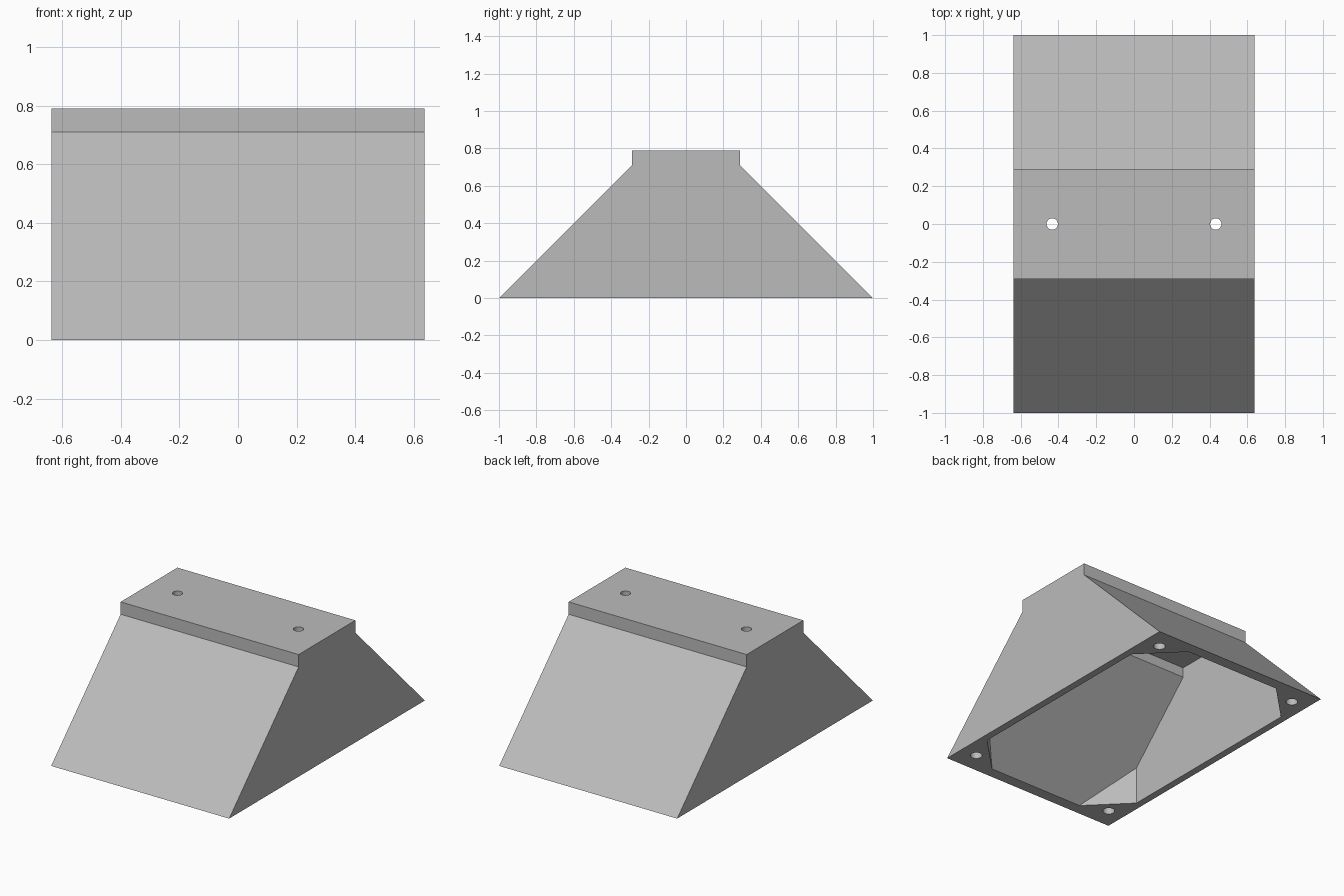
import bpy, bmesh
from mathutils import Vector

default = bpy.data.objects.get("Cube")
if default:
    bpy.data.objects.remove(default, do_unlink=True)

HALF_WIDTH, HEIGHT = 0.637, 0.79

grey = bpy.data.materials.new("plain grey")
grey.use_nodes = True
colour = (0.5, 0.5, 0.5, 1)
grey.diffuse_color = colour
grey.node_tree.nodes["Principled BSDF"].inputs["Base Color"].default_value = colour


def prism(name, half_profile, half_width, chamfer=None):
    """Extrude a front-to-back symmetric (y, z) profile along x, optionally trimming its corners."""
    bm = bmesh.new()
    points = half_profile + [(-y, z) for y, z in reversed(half_profile)]
    face = bm.faces.new([bm.verts.new((-half_width, y, z)) for y, z in points])
    grown = bmesh.ops.extrude_face_region(bm, geom=[face])["geom"]
    moved = [g for g in grown if isinstance(g, bmesh.types.BMVert)]
    bmesh.ops.translate(bm, verts=moved, vec=(2 * half_width, 0, 0))
    if chamfer:
        for sx in (-1, 1):
            for sy in (-1, 1):
                normal = Vector((sx, sy, 0)).normalized()
                cut = bmesh.ops.bisect_plane(
                    bm, geom=bm.verts[:] + bm.edges[:] + bm.faces[:],
                    plane_co=(sx * chamfer, 0, 0), plane_no=normal, clear_outer=True)
                rim = [g for g in cut["geom_cut"] if isinstance(g, bmesh.types.BMEdge)]
                bmesh.ops.holes_fill(bm, edges=rim)
    bmesh.ops.recalc_face_normals(bm, faces=bm.faces)
    mesh = bpy.data.meshes.new(name)
    bm.to_mesh(mesh)
    bm.free()
    obj = bpy.data.objects.new(name, mesh)
    bpy.context.collection.objects.link(obj)
    mesh.materials.append(grey)
    return obj


def drill(name, x, y, z, radius, depth):
    bpy.ops.mesh.primitive_cylinder_add(vertices=32, radius=radius, depth=depth, location=(x, y, z))
    obj = bpy.context.object
    obj.name = name
    obj.data.materials.append(grey)
    return obj


def carve(target, cutter):
    mod = target.modifiers.new("cut", "BOOLEAN")
    mod.operation = "DIFFERENCE"
    mod.solver = "EXACT"
    mod.object = cutter
    bpy.context.view_layer.update()
    bpy.context.view_layer.objects.active = target
    bpy.ops.object.modifier_apply(modifier=mod.name)
    bpy.data.objects.remove(cutter, do_unlink=True)


# Wedge-sided body with a short upright lip under the flat top
body = prism("ramp_block_shell", [(1, 0), (0.29, 0.71), (0.29, HEIGHT)], HALF_WIDTH)

# Hollow inside, leaving upright solid corners for the mounting holes
cavity = prism("cavity_cutter", [(0.925, -0.1), (0.925, 0), (0.24, 0.685), (0.24, 0.75)],
               0.59, chamfer=1.27)
carve(body, cavity)

# Holes through the top plate and blind holes in the bottom corners
for sx in (-1, 1):
    carve(body, drill("top_hole_cutter", sx * 0.433, 0, HEIGHT, 0.03, 0.3))
    for sy in (-1, 1):
        carve(body, drill("corner_hole_cutter", sx * 0.523, sy * 0.862, 0, 0.036, 0.16))

# Keep flat faces crisp and round only the hole walls
bpy.ops.object.select_all(action="DESELECT")
body.select_set(True)
bpy.context.view_layer.objects.active = body
bpy.ops.object.shade_smooth_by_angle()
